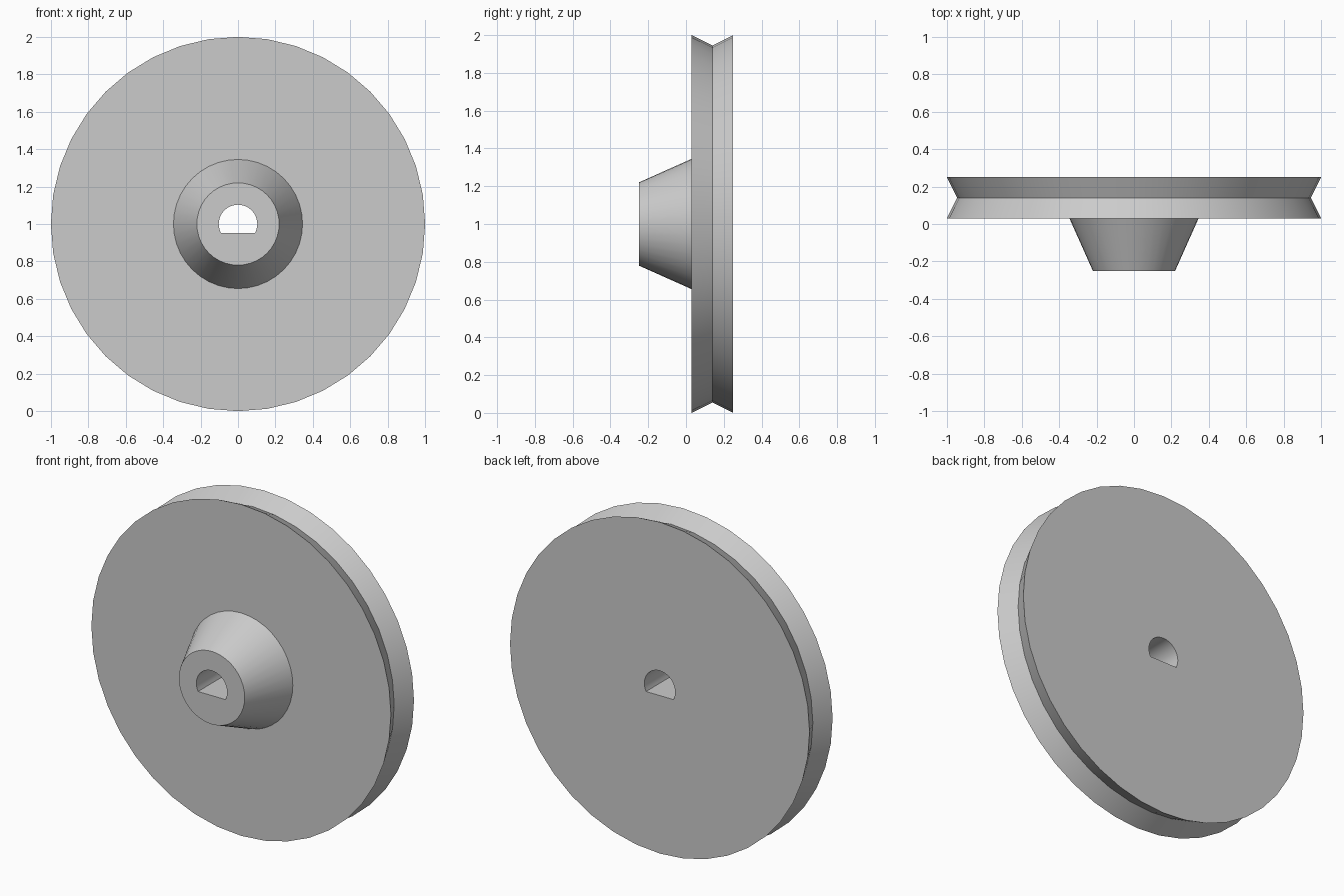
import bpy
import bmesh
from math import sin, cos, tau, radians

cube = bpy.data.objects.get("Cube")
if cube:
    bpy.data.objects.remove(cube)

SEGMENTS = 40
BORE_RADIUS = 0.103
BORE_FLAT = BORE_RADIUS * sin(radians(27))
FRONT, DISC_FRONT, GROOVE, BACK = -0.25, 0.03, 0.14, 0.25

# Closed cross-section as (radius, y): hub, disc with V groove, then the bore
profile = [
    (BORE_RADIUS, FRONT), (0.22, FRONT), (0.345, DISC_FRONT),
    (1.0, DISC_FRONT), (0.945, GROOVE), (1.0, BACK), (BORE_RADIUS, BACK),
]


def add_ring(bm, radius, y):
    """Ring around the axle; the bore is cut flat at its bottom."""
    ring = []
    for i in range(SEGMENTS):
        a = tau * i / SEGMENTS
        z = radius * sin(a)
        if radius == BORE_RADIUS:
            z = max(z, -BORE_FLAT)
        ring.append(bm.verts.new((radius * cos(a), y, 1 + z)))
    return ring


# Grooved wheel with tapered hub and D-shaped bore
bm = bmesh.new()
rings = [add_ring(bm, r, y) for r, y in profile]
for a, b in zip(rings, rings[1:] + rings[:1]):
    for i in range(SEGMENTS):
        j = (i + 1) % SEGMENTS
        bm.faces.new((a[i], a[j], b[j], b[i]))
bmesh.ops.recalc_face_normals(bm, faces=bm.faces)
mesh = bpy.data.meshes.new("pulley_wheel")
bm.to_mesh(mesh)
bm.free()

wheel = bpy.data.objects.new("pulley_wheel", mesh)
bpy.context.collection.objects.link(wheel)

# Plain grey
grey = bpy.data.materials.new("light_grey")
grey.use_nodes = True
colour = (0.6, 0.6, 0.6, 1)
grey.diffuse_color = colour
grey.node_tree.nodes["Principled BSDF"].inputs["Base Color"].default_value = colour
mesh.materials.append(grey)

# Smooth round walls, sharp rims
bpy.ops.object.select_all(action="DESELECT")
wheel.select_set(True)
bpy.context.view_layer.objects.active = wheel
bpy.ops.object.shade_smooth_by_angle(angle=radians(30))
